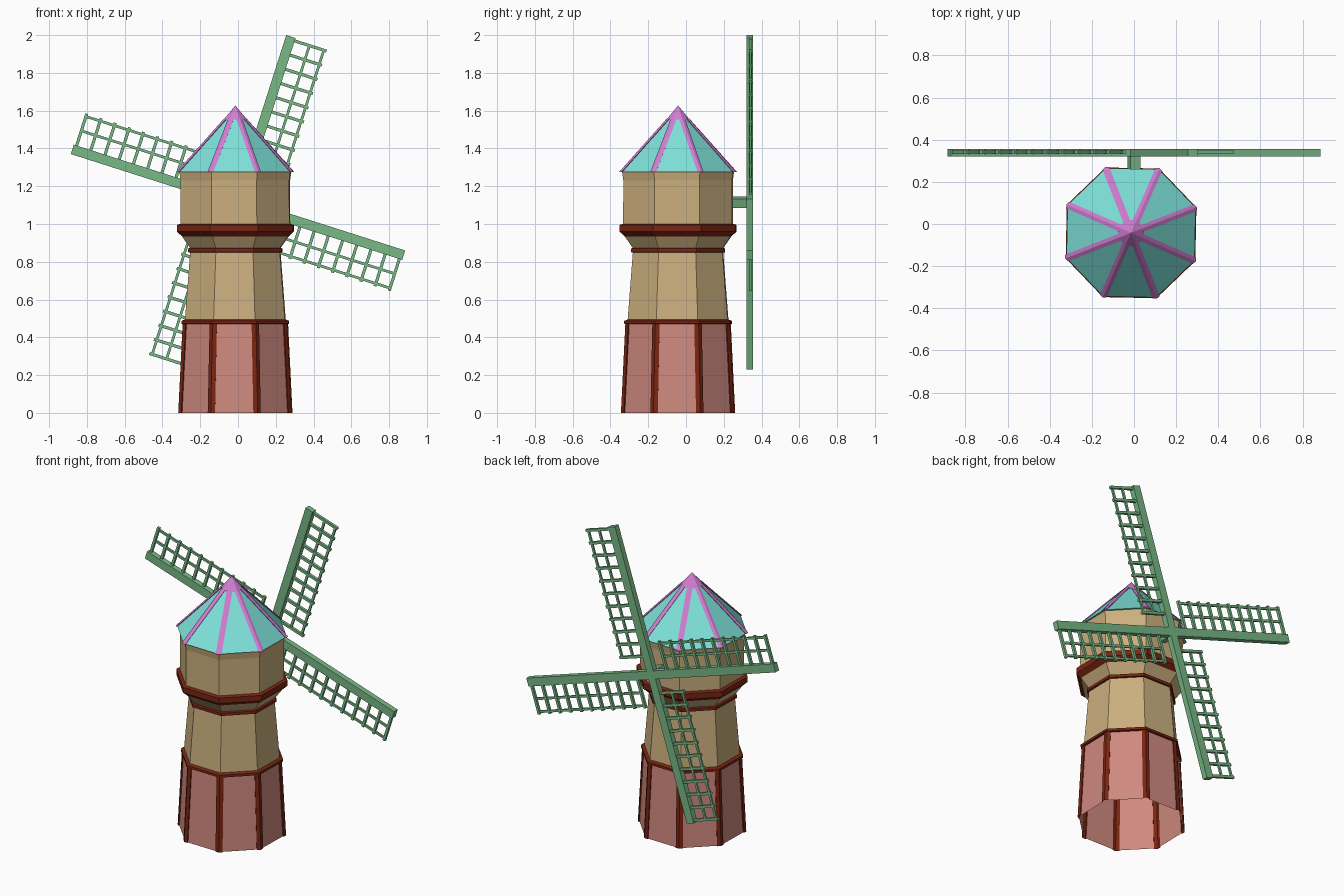
import bpy, bmesh, math
from mathutils import Vector, Matrix

cube = bpy.data.objects.get("Cube")
if cube:
    bpy.data.objects.remove(cube, do_unlink=True)


def material(name, r, g, b):
    m = bpy.data.materials.new(name)
    m.use_nodes = True
    m.diffuse_color = (r, g, b, 1)
    m.node_tree.nodes["Principled BSDF"].inputs["Base Color"].default_value = (r, g, b, 1)
    return m


SALMON = material("salmon plaster", .62, .25, .21)
TAN = material("tan plaster", .60, .43, .21)
BROWN = material("red brown trim", .19, .018, .006)
TEAL = material("teal roof", .21, .77, .71)
PINK = material("pink trim", .65, .21, .65)
GREEN = material("green timber", .19, .48, .24)

SIDES = 8
TURN = math.radians(21.3)
TOWER = Vector((-.014, -.042, 0))


def finish(name, bm, mats):
    mesh = bpy.data.meshes.new(name)
    bm.to_mesh(mesh)
    bm.free()
    for m in mats:
        mesh.materials.append(m)
    obj = bpy.data.objects.new(name, mesh)
    bpy.context.collection.objects.link(obj)
    return obj


def polar(radius, angle):
    return Vector((radius * math.cos(angle), radius * math.sin(angle), 0))


def section(radius, z, rib, raise_by):
    """Octagon outline; with a rib width, every corner gets a raised strip."""
    step = math.tau / SIDES
    pts = []
    for k in range(SIDES):
        a = TURN + k * step
        corner = polar(radius, a)
        if not rib:
            pts.append(corner)
            continue
        before = (polar(radius, a - step) - corner).normalized() * rib
        after = (polar(radius, a + step) - corner).normalized() * rib
        out_before = polar(raise_by, a - step / 2)
        out_after = polar(raise_by, a + step / 2)
        pts += [corner + before, corner + before + out_before,
                polar(radius + raise_by / math.cos(step / 2), a),
                corner + after + out_after, corner + after]
    return [p + TOWER + Vector((0, 0, z)) for p in pts]


def loft(name, profile, mats, rib=0, raise_by=0):
    """Stack octagons from (radius, z) pairs, listed from bottom to top."""
    bm = bmesh.new()
    rings = [[bm.verts.new(p) for p in section(r, z, rib, raise_by)] for r, z in profile]
    n = len(rings[0])
    for low, high in zip(rings, rings[1:]):
        for i in range(n):
            j = (i + 1) % n
            face = bm.faces.new((low[i], low[j], high[j], high[i]))
            if rib:
                face.material_index = 0 if i % 5 == 4 else 1
    return finish(name, bm, mats)


# Tower walls, open at the bottom
loft("base_walls", [(.317, 0), (.292, .475)], [SALMON, BROWN], .02, .007)
loft("lower_tower", [(.287, .485), (.257, .85)], [TAN])
loft("flared_collar", [(.255, .87), (.305, .937)], [TAN])
loft("upper_tower", [(.312, .995), (.311, 1.23), (.318, 1.275)], [TAN])

# Trim bands
loft("base_band", [(.285, .468), (.306, .472), (.306, .487), (.285, .495)], [BROWN])
loft("collar_band", [(.25, .847), (.268, .851), (.268, .869), (.25, .877)], [BROWN])
loft("balcony_band", [(.30, .932), (.333, .96), (.333, .995), (.308, 1.002)], [BROWN])

# Roof with raised ribs and a pointed cap
loft("roof", [(.329, 1.275), (.058, 1.558)], [TEAL, PINK], .016, .006)
loft("roof_underside", [(.30, 1.273), (.329, 1.275)], [TEAL])
loft("roof_cap", [(.045, 1.553), (.066, 1.553), (.0005, 1.627)], [PINK])


# Sails: each is drawn pointing up, then turned about the hub
HUB = Vector((0, 0, 1.115))
TILT = math.radians(17.7)


def box(bm, x0, x1, y0, y1, z0, z1):
    size = Vector((x1 - x0, y1 - y0, z1 - z0))
    mid = Vector((x0 + x1, y0 + y1, z0 + z1)) / 2
    bmesh.ops.create_cube(bm, size=1, matrix=Matrix.Translation(mid) @ Matrix.Diagonal(size.to_4d()))


def place(name, bm, angle):
    spin = Matrix.Translation(HUB) @ Matrix.Rotation(angle, 4, "Y")
    bmesh.ops.transform(bm, matrix=spin, verts=bm.verts)
    finish(name, bm, [GREEN])


RUNGS = 11
for k, label in enumerate(("top", "left", "bottom", "right")):
    angle = TILT + k * math.pi / 2
    spar = bmesh.new()
    box(spar, -.026, .026, .32, .356, .026, .921)
    place(label + "_sail_spar", spar, angle)

    lattice = bmesh.new()
    for x in (.108, .188):
        box(lattice, x - .007, x + .007, .336, .347, .108, .913)
    for r in range(RUNGS):
        z = .115 + r * .079
        box(lattice, .02, .203, .333, .350, z - .008, z + .008)
    place(label + "_sail_lattice", lattice, angle)

# Hub block and axle reaching into the tower
axle = bmesh.new()
box(axle, -.026, .026, .32, .356, -.026, .026)
box(axle, -.025, .025, .18, .322, -.025, .025)
place("axle", axle, TILT)
